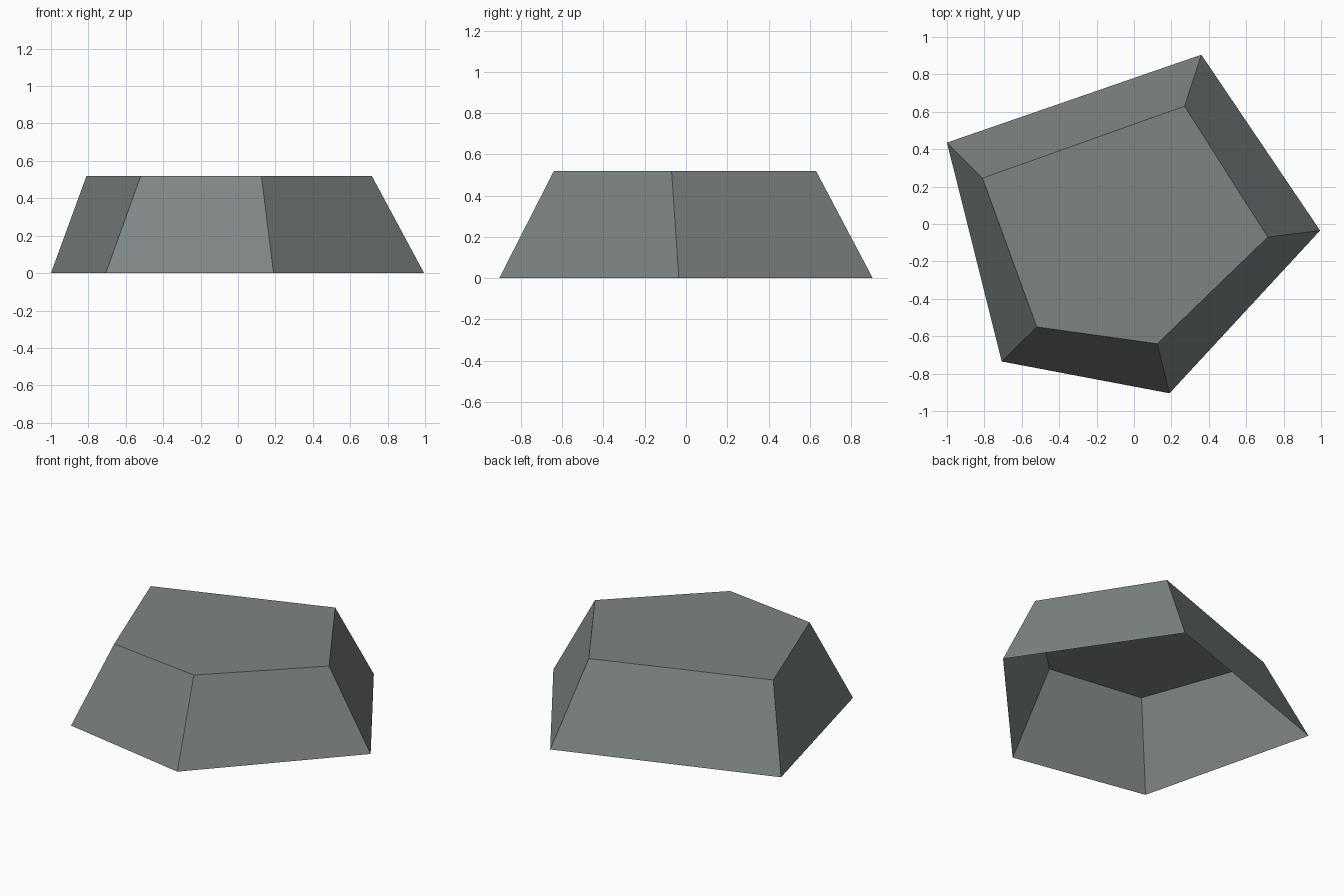
import bpy

if "Cube" in bpy.data.objects:
    bpy.data.objects.remove(bpy.data.objects["Cube"])

# One grey stone colour
stone = bpy.data.materials.new("stone grey")
stone.diffuse_color = (0.21, 0.235, 0.23, 1)
stone.use_nodes = True
stone.node_tree.nodes["Principled BSDF"].inputs["Base Color"].default_value = stone.diffuse_color

# Irregular five-sided rock: wide open rim on the ground, smaller flat cap
HEIGHT = 0.52
rim = [(-1.0, 0.435), (-0.707, -0.735), (0.19, -0.905), (0.995, -0.035), (0.36, 0.905)]
cap = [(-0.81, 0.245), (-0.52, -0.55), (0.125, -0.64), (0.715, -0.07), (0.27, 0.63)]

n = len(rim)
verts = [(x, y, 0) for x, y in rim] + [(x, y, HEIGHT) for x, y in cap]
sides = [(i, (i + 1) % n, n + (i + 1) % n, n + i) for i in range(n)]
top = [tuple(range(n, 2 * n))]

mesh = bpy.data.meshes.new("rock")
mesh.from_pydata(verts, [], sides + top)
mesh.materials.append(stone)
mesh.update()
rock = bpy.data.objects.new("rock", mesh)
bpy.context.collection.objects.link(rock)
